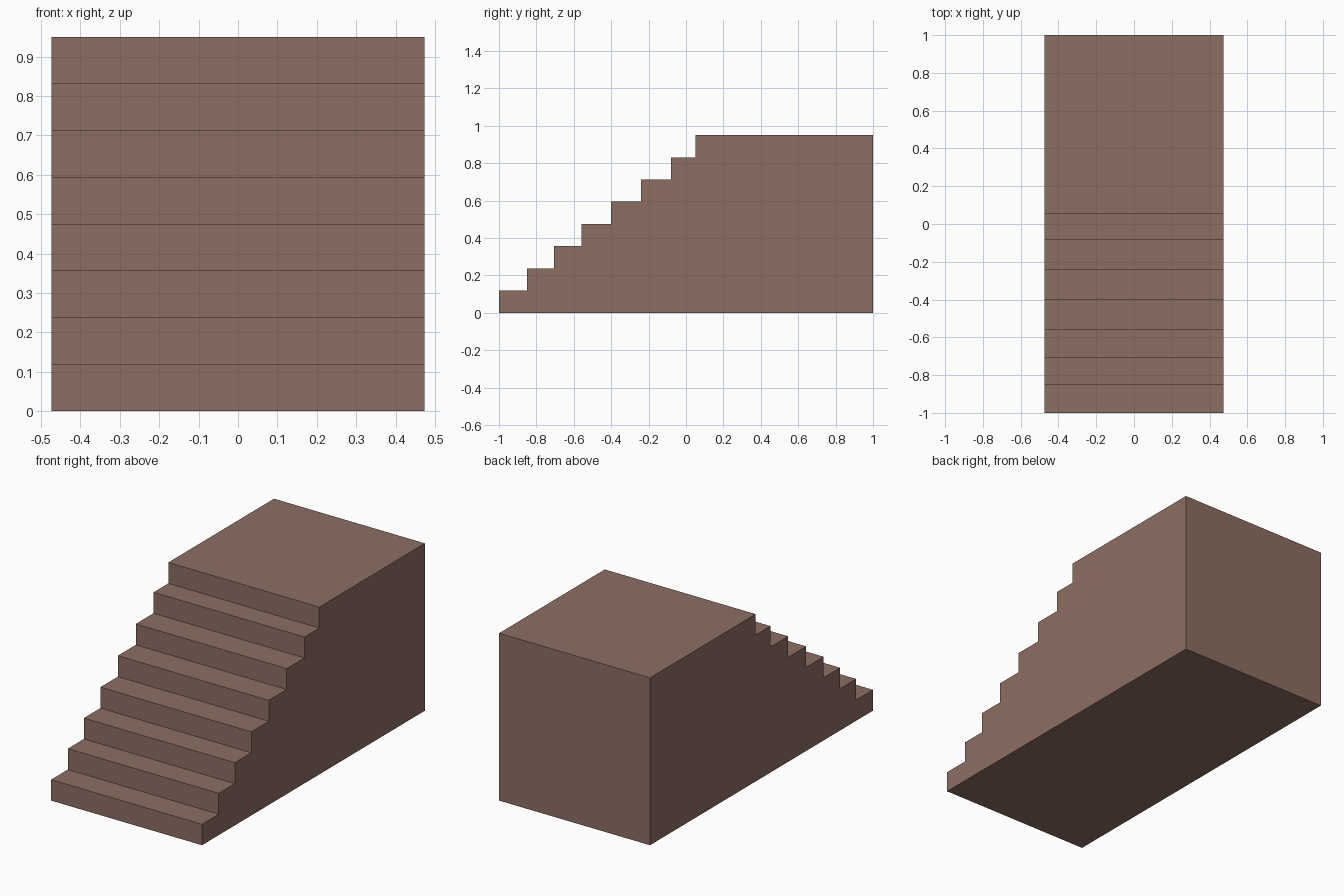
import bpy, bmesh

if "Cube" in bpy.data.objects:
    bpy.data.objects.remove(bpy.data.objects["Cube"])

HALF_WIDTH = 0.474
RISE = 0.9505 / 8
# y of each riser, front to back
RISERS = [-1.0, -0.85, -0.706, -0.558, -0.401, -0.24, -0.081, 0.052]

# side profile of the stairs and top landing
profile = []
for i, y in enumerate(RISERS):
    profile += [(y, i * RISE), (y, (i + 1) * RISE)]
profile += [(1.0, 8 * RISE), (1.0, 0.0)]

# extrude the profile across the width
bm = bmesh.new()
face = bm.faces.new([bm.verts.new((-HALF_WIDTH, y, z)) for y, z in profile])
out = bmesh.ops.extrude_face_region(bm, geom=[face], use_keep_orig=True)
moved = [g for g in out["geom"] if isinstance(g, bmesh.types.BMVert)]
bmesh.ops.translate(bm, verts=moved, vec=(2 * HALF_WIDTH, 0, 0))
bmesh.ops.recalc_face_normals(bm, faces=bm.faces)
mesh = bpy.data.meshes.new("staircase")
bm.to_mesh(mesh)
bm.free()
stairs = bpy.data.objects.new("staircase", mesh)
bpy.context.collection.objects.link(stairs)

# brown finish
brown = bpy.data.materials.new("brown")
brown.diffuse_color = (0.266, 0.156, 0.125, 1)
brown.use_nodes = True
brown.node_tree.nodes["Principled BSDF"].inputs["Base Color"].default_value = brown.diffuse_color
mesh.materials.append(brown)
